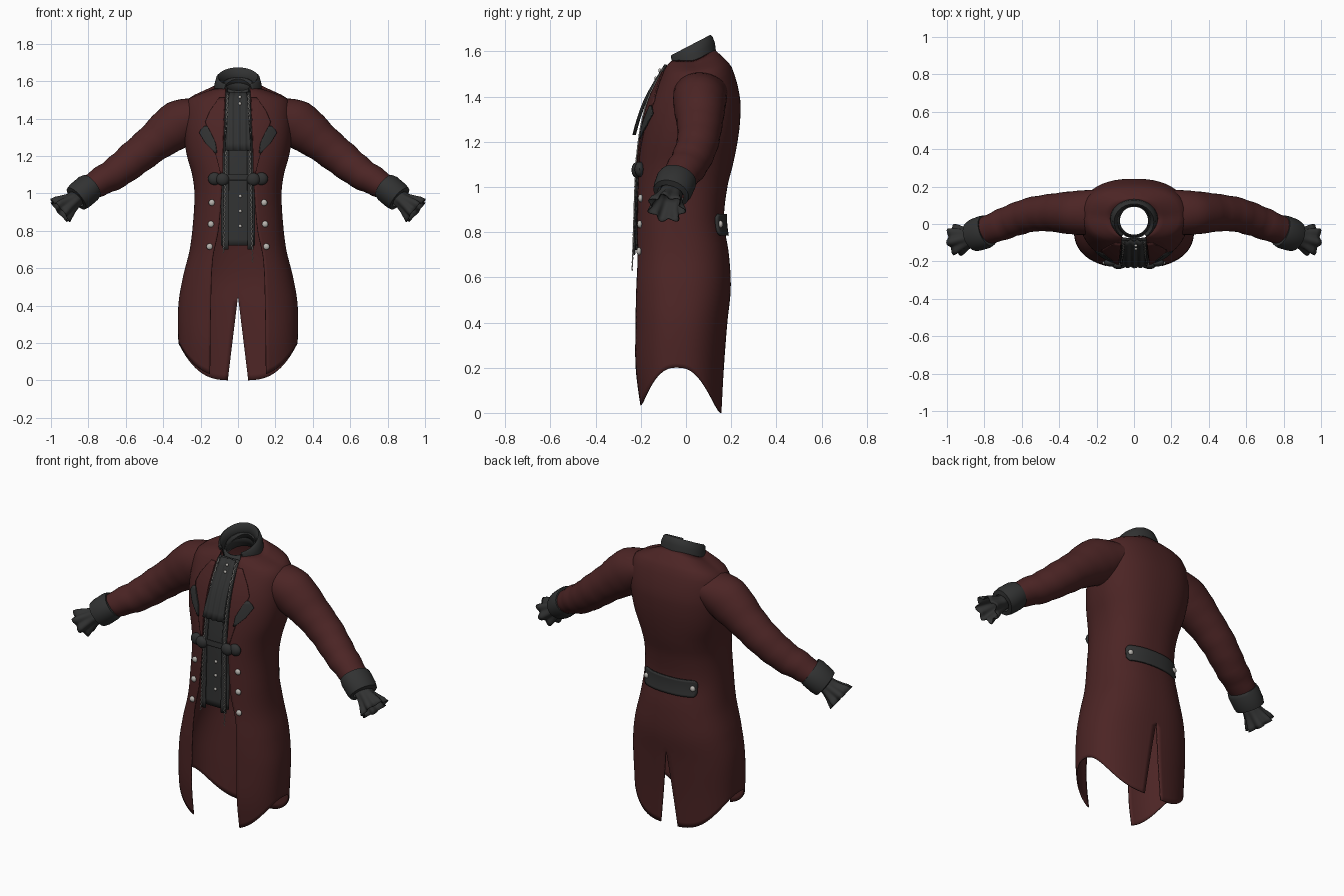
import bpy, bmesh
from math import sin, cos, pi, asin, sqrt
from mathutils import Vector

if "Cube" in bpy.data.objects:
    bpy.data.objects.remove(bpy.data.objects["Cube"])


def material(name, rgb, rough=0.8):
    m = bpy.data.materials.new(name)
    m.use_nodes = True
    m.diffuse_color = (*rgb, 1)
    node = next(n for n in m.node_tree.nodes if n.type == 'BSDF_PRINCIPLED')
    node.inputs["Base Color"].default_value = (*rgb, 1)
    node.inputs["Roughness"].default_value = rough
    return m


MAROON = material("maroon cloth", (0.072, 0.018, 0.018))
GREY = material("charcoal cloth", (0.031, 0.032, 0.032))
SILVER = material("silver", (0.48, 0.46, 0.43), 0.5)


def finish(bm, name, mat, mirror=False, thick=0.0, offset=0.0):
    bmesh.ops.recalc_face_normals(bm, faces=bm.faces)
    mesh = bpy.data.meshes.new(name)
    bm.to_mesh(mesh)
    bm.free()
    mesh.materials.append(mat)
    mesh.shade_smooth()
    mesh.set_sharp_from_angle(angle=0.8)
    ob = bpy.data.objects.new(name, mesh)
    bpy.context.collection.objects.link(ob)
    if mirror:
        mod = ob.modifiers.new("Mirror", 'MIRROR')
        mod.merge_threshold = 0.0005
    if thick:
        mod = ob.modifiers.new("Thickness", 'SOLIDIFY')
        mod.thickness, mod.offset = thick, offset
    return ob


def grid(rows, closed=False):
    """Skin a list of equally long point rows."""
    bm = bmesh.new()
    vs = [[bm.verts.new(p) for p in r] for r in rows]
    n = len(rows[0])
    for a, b in zip(vs, vs[1:]):
        for i in range(n if closed else n - 1):
            j = (i + 1) % n
            bm.faces.new((a[i], a[j], b[j], b[i]))
    return bm


def spline(table, z):
    """Smooth interpolation of table rows keyed by their first number."""
    z = min(max(z, table[0][0]), table[-1][0])
    i = next(k for k in range(len(table) - 1) if z <= table[k + 1][0])
    p, q = table[i], table[i + 1]
    o, r = table[max(i - 1, 0)], table[min(i + 2, len(table) - 1)]
    h = q[0] - p[0]
    t = (z - p[0]) / h
    out = []
    for k in range(1, len(p)):
        m0 = (q[k] - o[k]) / (q[0] - o[0]) * h
        m1 = (r[k] - p[k]) / (r[0] - p[0]) * h
        out.append((2*t**3 - 3*t*t + 1) * p[k] + (t**3 - 2*t*t + t) * m0
                   + (3*t*t - 2*t**3) * q[k] + (t**3 - t*t) * m1)
    return out


# Body sections: height, half width, front y, back y
BODY = [(0, .305, -.21, .155), (.2, .316, -.235, .165), (.4, .316, -.235, .18),
        (.55, .292, -.235, .195), (.7, .255, -.23, .187), (.85, .237, -.225, .165),
        (1.0, .23, -.22, .18), (1.1, .242, -.215, .205), (1.2, .27, -.203, .225),
        (1.3, .285, -.185, .237), (1.4, .285, -.155, .235), (1.5, .265, -.105, .2),
        (1.53, .2, -.09, .168), (1.56, .115, -.07, .125)]
# Front opening: height, half gap
EDGE = [(0, .15), (.4, .145), (.65, .135), (.8, .105), (1.0, .088), (1.2, .08), (1.56, .065)]
BOX = 0.85


def surface_y(x, z, side=-1, off=0.0):
    """y of the coat's front (side -1) or back (side 1) at x, z."""
    hx, f, b = spline(BODY, z)
    s = min(abs(x) / hx, 1) ** (1 / BOX)
    return (f + b) / 2 + side * ((b - f) / 2 * sqrt(1 - s * s) ** BOX + off)


# Coat body: one half skinned from front edge to back seam, with tail slit
def coat_point(level, u):
    t, z = pi * u, level
    for _ in range(3):
        z = level
        if level < .6:
            z += (.2 * sin(t) ** 3 + .02 * max(0, cos(t))) * (1 - level / .6)
        hx, f, b = spline(BODY, z)
        gap = .055 * max(0, 1 - z / .45)
        t0 = asin((spline(EDGE, z)[0] / hx) ** (1 / BOX))
        t1 = pi - asin((gap / hx) ** (1 / BOX))
        t = t0 + (t1 - t0) * u
    s, c = max(sin(t), 0), cos(t)
    if u == 1 and gap == 0:
        s = 0
    y = (f + b) / 2 - (b - f) / 2 * (abs(c) ** BOX) * (1 if c > 0 else -1)
    if level > 1.4:
        z += .045 * max(0, -c) * (level - 1.4) / .16
    return (hx * s ** BOX, y, z)


levels = [1.5 * i / 50 for i in range(51)] + [1.515, 1.53, 1.545, 1.56]
finish(grid([[coat_point(l, i / 40) for i in range(41)] for l in levels]),
       "coat_body", MAROON, True, .006)


def tube(rings, name, mat, ruffle=0.0, thick=0.0, n=32, wrinkle=0.0):
    """Rings are (x, y, z, radius, radius along y); ruffle grows along it."""
    pts = [Vector(r[:3]) for r in rings]
    rows = []
    for k, r in enumerate(rings):
        d = (pts[min(k + 1, len(pts) - 1)] - pts[max(k - 1, 0)]).normalized()
        side = (Vector((0, 1, 0)) - d * d.y).normalized()
        up = side.cross(d)
        row = []
        for i in range(n):
            a = 2 * pi * i / n
            g = 1 + ruffle * k / (len(rings) - 1) * sin(7 * a + k * .3)
            g += wrinkle * sin(k * 1.9 + 2 * sin(a)) * k / len(rings)
            row.append(pts[k] + side * cos(a) * r[4] * g + up * sin(a) * r[3] * g)
        rows.append(row)
    return finish(grid(rows, True), name, mat, True, thick)


# Sleeves: x, y, z, radius, radius along y
ARM = [(.19, .065, 1.425, .09, .12), (.3, .06, 1.38, .125, .118), (.36, .06, 1.34, .122, .112),
       (.45, .06, 1.27, .103, .1), (.55, .05, 1.19, .095, .092), (.66, .015, 1.105, .085, .086),
       (.75, -.02, 1.055, .074, .08), (.83, -.045, 1.0, .06, .065)]
tube([(x, *spline(ARM, x)) for x in [.19 + .64 * i / 26 for i in range(27)]],
     "sleeves", MAROON, wrinkle=.035)

# Turned-back cuffs and wrist frills
tube([(.782, -.035, 1.04, .06, .07), (.784, -.036, 1.038, .073, .086), (.8, -.043, 1.026, .079, .09),
      (.845, -.058, .988, .079, .088), (.864, -.066, .972, .074, .082), (.866, -.067, .97, .05, .06)],
     "cuffs", GREY)
tube([(.85, -.062, .985, .042, .05), (.88, -.071, .96, .044, .05), (.91, -.078, .938, .055, .06),
      (.935, -.084, .92, .066, .072), (.953, -.088, .905, .07, .076)],
     "wrist_frills", GREY, ruffle=.17, thick=.004, n=56)


# Standing collar, folded outward and open at the front
def collar_row(a):
    top, low = 1.62 - .05 * cos(a), 1.548 - .055 * cos(a)
    prof = [(.083, .08, .015, top - .08), (.1, .09, .012, top - .008), (.106, .096, .012, top),
            (.114, .1, .015, top - .006), (.122, .1, .025, (top + low) / 2), (.126, .102, .028, low),
            (.115, .095, .026, low - .004)]
    return [(hx * sin(a), cy - hy * cos(a), z) for hx, hy, cy, z in prof]


finish(grid([collar_row(.65 + (2 * pi - 1.3) * i / 48) for i in range(49)]), "coat_collar", GREY, thick=.006)
# Closed shirt collar inside
finish(grid([[(r * sin(a), .018 - r * cos(a), z - .035 * cos(a))
              for a in [2 * pi * i / 40 for i in range(40)]]
             for r, z in ((.092, 1.5), (.085, 1.54), (.078, 1.585))], True), "shirt_collar", GREY, thick=.006)


def strip(rows, name, mat, off, side=-1, mirror=False, cols=12, steps=8, pleat=0.0, flare=0.0, thick=.006):
    """Cloth laid on the body; rows are (z, x start, x end)."""
    rows = sorted(rows)
    z0, z1 = rows[0][0], rows[-1][0]
    out = []
    for k in range(steps + 1):
        z = z0 + (z1 - z0) * k / steps
        i = next(j for j in range(len(rows) - 1) if z <= rows[j + 1][0] + 1e-6)
        w = (z - rows[i][0]) / (rows[i + 1][0] - rows[i][0])
        a, b = [rows[i][c] + (rows[i + 1][c] - rows[i][c]) * w for c in (1, 2)]
        xs = [a + (b - a) * c / cols for c in range(cols + 1)]
        out.append([(x, surface_y(x, z, side, off + flare * (1 - k / steps) + pleat * cos(x * 180)), z)
                    for x in xs])
    return finish(grid(out), name, mat, mirror, thick)


# Waistcoat front, its hanging side panels, waist band and pleated neckcloth
strip([(.72, -.09, .09), (1.0, -.092, .092), (1.54, -.072, .072)], "waistcoat", GREY, -.006, steps=24)
strip([(.7, .05, .082), (1.0, .05, .078), (1.53, .045, .066)], "waistcoat_panels", GREY, .004,
      mirror=True, steps=20, cols=4)
strip([(1.07, -.075, .075), (1.1, -.075, .075)], "waist_band", GREY, .006)
strip([(1.23, -.07, .07), (1.45, -.055, .055), (1.54, -.045, .045)], "neckcloth", GREY, .006,
      cols=28, pleat=.004, flare=.026)

# Lapels with contrasting facings
strip([(1.1, .08, .092), (1.25, .08, .13), (1.38, .077, .175), (1.44, .074, .15), (1.51, .07, .1)],
      "lapels", MAROON, .008, mirror=True, steps=16)
strip([(1.215, .112, .122), (1.27, .12, .175), (1.33, .148, .21), (1.36, .165, .178)],
      "lapel_facings", GREY, .016, mirror=True)

# Half belt at the back
strip([(.785, -.155, .155), (.8, -.17, .17), (.865, -.17, .17), (.88, -.155, .155)],
      "back_belt", GREY, .012, side=1, cols=24, thick=.01)


def studs(points, name, mat, size, side=-1, mirror=False, off=.008):
    bm = bmesh.new()
    for x, z in points:
        made = bmesh.ops.create_uvsphere(bm, u_segments=12, v_segments=8, radius=1)["verts"]
        bmesh.ops.scale(bm, vec=size, verts=made)
        bmesh.ops.translate(bm, vec=(x, surface_y(x, z, side, off), z), verts=made)
    finish(bm, name, mat, mirror)


# Buttons and front knots
studs([(.14, .95), (.145, .835), (.152, .715)], "coat_buttons", SILVER, (.017, .011, .017), mirror=True)
studs([(.012, .985), (.012, .905), (.012, .825)], "waistcoat_buttons", SILVER, (.009, .007, .009), off=.002)
studs([(.01, 1.515), (.01, 1.48)], "neck_buttons", SILVER, (.009, .007, .009), off=.018)
studs([(.15, .835)], "belt_buttons", SILVER, (.016, .012, .016), side=1, mirror=True, off=.018)
studs([(.082, 1.075), (.125, 1.078)], "front_knots", GREY, (.036, .022, .034), mirror=True, off=.01)

# Fine chains down the waistcoat edges
for name, sx, low in (("right_chain", -1, .68), ("left_chain", 1, .63)):
    curve = bpy.data.curves.new(name, 'CURVE')
    curve.dimensions = '3D'
    curve.bevel_depth, curve.bevel_resolution = .0028, 1
    line = curve.splines.new('POLY')
    n = 70
    line.points.add(n)
    for i, p in enumerate(line.points):
        z = 1.53 + (low - 1.53) * i / n
        x = sx * (.056 + .022 * i / n + .004 * (-1) ** i)
        p.co = (x, surface_y(x, z, -1, .011), z, 1)
    curve.materials.append(SILVER)
    bpy.context.collection.objects.link(bpy.data.objects.new(name, curve))
